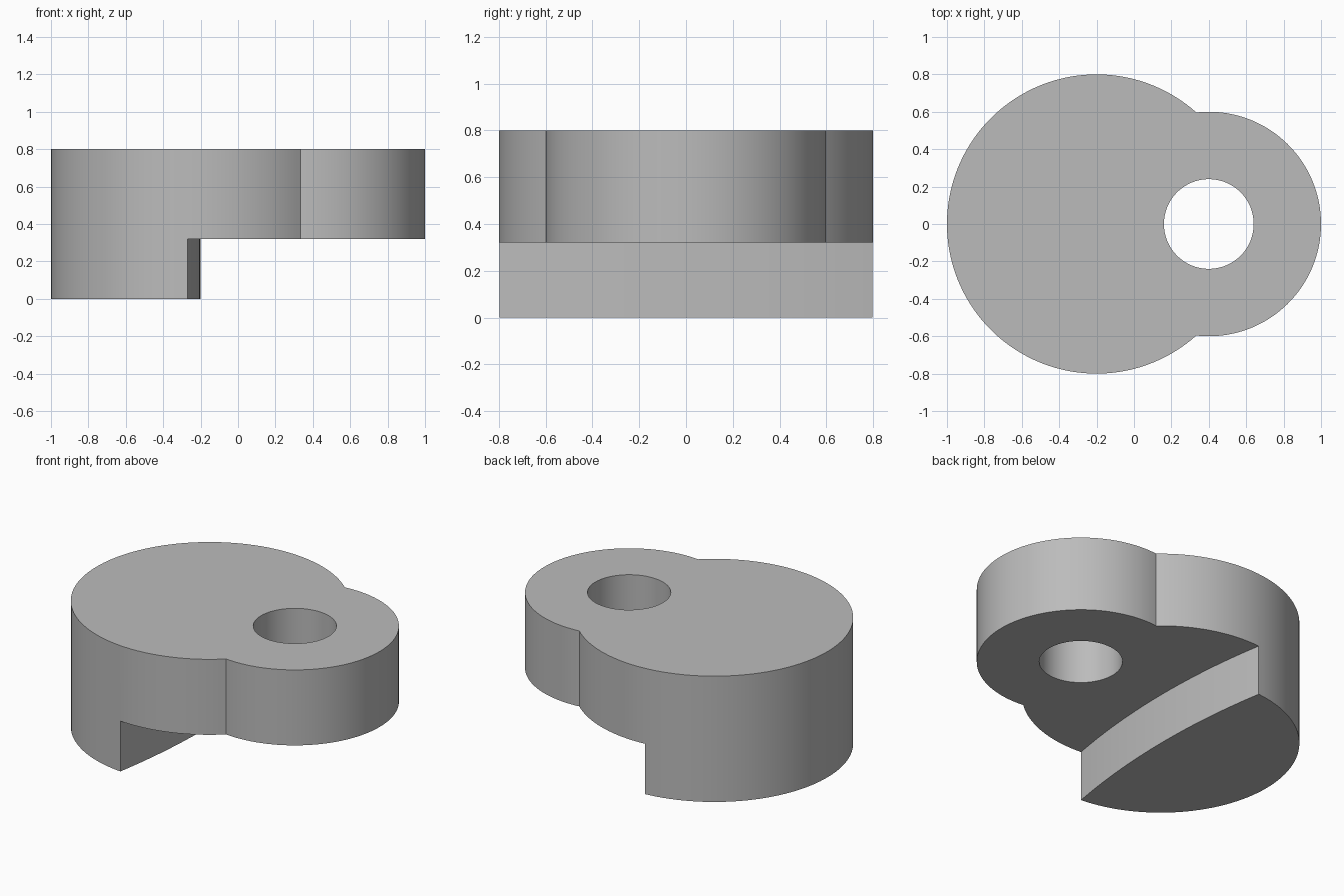
import bpy, bmesh
from math import pi, cos, sin, acos, radians

if "Cube" in bpy.data.objects:
    bpy.data.objects.remove(bpy.data.objects["Cube"], do_unlink=True)

BIG_X, BIG_R = -0.2, 0.8
LOBE_X, LOBE_R = 0.4, 0.6
HOLE_R = 0.24
TOP, STEP = 0.8, 0.32
EDGE_X, EDGE_R = -0.2, 4.6      # bulging step wall

grey = bpy.data.materials.new("plain grey")
grey.use_nodes = True
grey.diffuse_color = (0.5, 0.5, 0.5, 1)
grey.node_tree.nodes["Principled BSDF"].inputs["Base Color"].default_value = grey.diffuse_color


def arc(cx, r, a0, a1, n):
    return [(cx + r * cos(a0 + (a1 - a0) * i / n), r * sin(a0 + (a1 - a0) * i / n))
            for i in range(n + 1)]


def prism(name, outline, z0, z1):
    """Extrude a closed outline between two heights."""
    bm = bmesh.new()
    base = bm.faces.new([bm.verts.new((x, y, z0)) for x, y in outline])
    top = bmesh.ops.extrude_face_region(bm, geom=[base], use_keep_orig=True)["geom"]
    for v in top:
        if isinstance(v, bmesh.types.BMVert):
            v.co.z = z1
    bmesh.ops.recalc_face_normals(bm, faces=bm.faces)
    mesh = bpy.data.meshes.new(name)
    bm.to_mesh(mesh)
    bm.free()
    mesh.materials.append(grey)
    obj = bpy.data.objects.new(name, mesh)
    bpy.context.collection.objects.link(obj)
    return obj


# Outline: large disc merged with the smaller lobe
gap = LOBE_X - BIG_X
cross = (BIG_R**2 - LOBE_R**2 + gap**2) / (2 * gap)
a_big = acos(cross / BIG_R)
a_lobe = acos((cross - gap) / LOBE_R)
outline = (arc(BIG_X, BIG_R, a_big, 2 * pi - a_big, 96)[:-1]
           + arc(LOBE_X, LOBE_R, -a_lobe, a_lobe, 72)[:-1])
body = prism("cam_body", outline, 0, TOP)

# Cutters: through hole, and the space under the overhanging plate
hole = prism("hole_cutter", arc(LOBE_X, HOLE_R, 0, 2 * pi, 64)[:-1], -0.1, TOP + 0.1)
wall = arc(EDGE_X - EDGE_R, EDGE_R, -0.2, 0.2, 24)
under = prism("step_cutter", wall + [(1.2, 0.92), (1.2, -0.92)], -0.2, STEP)

bpy.context.view_layer.objects.active = body
body.select_set(True)
for cutter in (under, hole):
    cutter.hide_render = True
    mod = body.modifiers.new("cut", 'BOOLEAN')
    mod.operation = 'DIFFERENCE'
    mod.solver = 'EXACT'
    mod.object = cutter
    bpy.ops.object.modifier_apply(modifier=mod.name)
    bpy.data.objects.remove(cutter, do_unlink=True)

bpy.ops.object.shade_smooth_by_angle(angle=radians(25))
